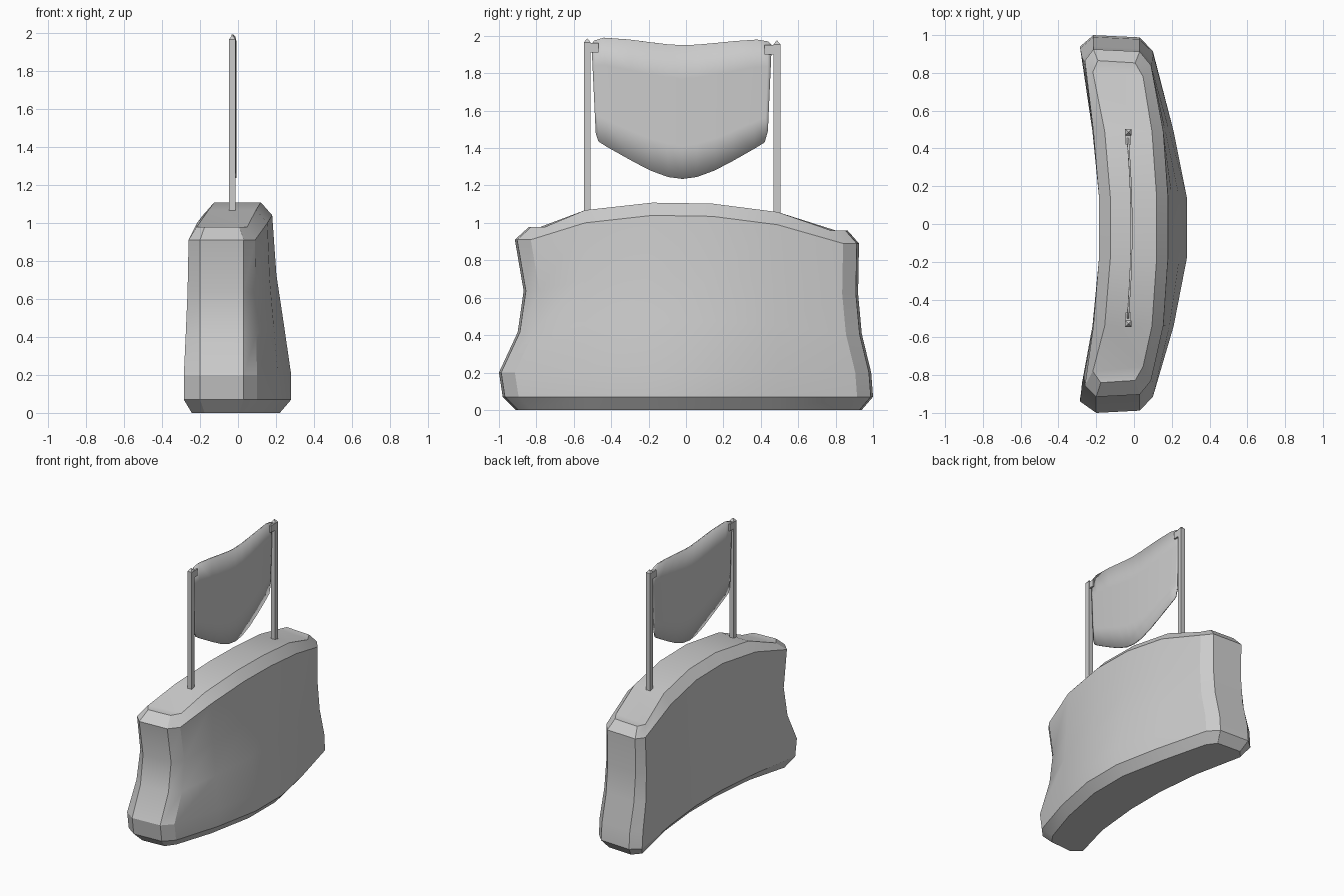
import bpy, bmesh, math

if "Cube" in bpy.data.objects:
    bpy.data.objects.remove(bpy.data.objects["Cube"])

def finish(bm, name, angle=24):
    bmesh.ops.recalc_face_normals(bm, faces=bm.faces)
    me = bpy.data.meshes.new(name)
    bm.to_mesh(me)
    bm.free()
    ob = bpy.data.objects.new(name, me)
    bpy.context.collection.objects.link(ob)
    bpy.ops.object.select_all(action='DESELECT')
    ob.select_set(True)
    bpy.context.view_layer.objects.active = ob
    bpy.ops.object.shade_smooth_by_angle(angle=math.radians(angle))
    return ob

# Curved stone barricade: stacked plan loops, chamfered at foot and crown
MID_Y = [-0.54, -0.18, 0.14, 0.49]
OUT_LOW = [0.10, 0.21, 0.28, 0.28, 0.21, 0.10]
OUT_TOP = [0.09, 0.155, 0.18, 0.18, 0.155, 0.09]
IN_LOW = [-0.285, -0.22, -0.185, -0.185, -0.22, -0.285]
IN_TOP = [-0.26, -0.215, -0.185, -0.185, -0.215, -0.26]
EDGE_Z = [0.91, 1.00, 1.04, 1.035, 0.99, 0.89]
# height fraction, low/top blend, -y end, +y end, inset, lift
LEVELS = [(0, 1, -0.91, 0.94, 0.06, 0),
          (0.07, 1, -0.98, 1.00, 0, 0),
          (0.20, 1, -1.00, 0.99, 0, 0),
          (0.47, 0.6, -0.90, 0.94, 0, 0),
          (0.72, 0.22, -0.868, 0.92, 0, 0),
          (1.0, 0, -0.915, 0.925, 0, 1),
          (1.0, 0, -0.84, 0.865, 0.06, 2)]

def plan_loop(t, k, y0, y1, inset, lift):
    zs = [e * t if lift else t * (1 + (e / 1.03 - 1) * (t > 0.3)) for e in EDGE_Z]
    if lift == 2:
        zs = [e + 0.068 for e in EDGE_Z]
    outer, inner = [], []
    ys_out = [y0 + 0.085] + MID_Y + [y1 - 0.085]
    ys_in = [y0 + 0.06] + MID_Y + [y1 - 0.06]
    for i in range(6):
        xo = k * OUT_LOW[i] + (1 - k) * OUT_TOP[i] - inset * (0.7 if i in (0, 5) else 1)
        xi = k * IN_LOW[i] + (1 - k) * IN_TOP[i] + inset * (0.7 if i in (0, 5) else 1)
        outer.append((xo, ys_out[i], zs[i]))
        inner.append((xi, ys_in[i], zs[i]))
    s = inset * 0.4
    end_p = [(0.03 - s, y1 - 0.012, zs[5]), (-0.215 + s, y1, zs[5])]
    end_m = [(-0.20 + s, y0, zs[0]), (0.03 - s, y0 + 0.012, zs[0])]
    return outer + end_p + inner[::-1] + end_m

bm = bmesh.new()
rings = [[bm.verts.new(p) for p in plan_loop(*lv)] for lv in LEVELS]
for a, b in zip(rings, rings[1:]):
    for i in range(16):
        j = (i + 1) % 16
        bm.faces.new((a[i], a[j], b[j], b[i]))
for r in (rings[0], rings[-1]):
    for i in range(5):
        bm.faces.new((r[i], r[i + 1], r[12 - i], r[13 - i]))
    bm.faces.new((r[5], r[6], r[7], r[8]))
    bm.faces.new((r[13], r[14], r[15], r[0]))
finish(bm, "barricade_body")

# Square poles with pointed tips, and the small brackets holding the banner
def box(name, x, y, z, tip=0):
    bm = bmesh.new()
    lo, hi = [[bm.verts.new((px, py, pz)) for px, py in
               ((x[0], y[0]), (x[1], y[0]), (x[1], y[1]), (x[0], y[1]))] for pz in z]
    bm.faces.new(lo)
    apex = bm.verts.new((sum(x) / 2, sum(y) / 2, z[1] + tip)) if tip else None
    if not tip:
        bm.faces.new(hi)
    for i in range(4):
        j = (i + 1) % 4
        bm.faces.new((lo[i], lo[j], hi[j], hi[i]))
        if tip:
            bm.faces.new((hi[i], hi[j], apex))
    return finish(bm, name)

for side, y, top in (("left", -0.528, 1.965), ("right", 0.486, 1.955)):
    box(side + "_pole", (-0.048, -0.012), (y - 0.018, y + 0.018), (1.04, top), 0.022)
    by = (y + 0.015, y + 0.06) if y < 0 else (y - 0.065, y - 0.015)
    box(side + "_bracket", (-0.045, -0.015), by, (top - 0.055, top - 0.003))

# Hanging banner: columns of (y, top z, bottom z), bowed slightly
COLS = [(-0.505, 1.955, 1.48), (-0.49, 1.975, 1.435), (-0.44, 1.99, 1.405),
        (-0.3, 1.98, 1.33), (-0.2, 1.967, 1.28), (-0.1, 1.955, 1.245),
        (-0.02, 1.95, 1.235), (0.06, 1.953, 1.245), (0.16, 1.962, 1.28),
        (0.26, 1.972, 1.33), (0.38, 1.98, 1.395), (0.44, 1.97, 1.43), (0.458, 1.95, 1.49)]
bm = bmesh.new()
grid = []
for y, zt, zb in COLS:
    bow = -0.033 + 0.02 * (1 - ((y + 0.024) / 0.48) ** 2)
    grid.append([bm.verts.new((bow, y * (1 - 0.045 * t), zt + (zb - zt) * t))
                 for t in (0, 0.25, 0.5, 0.75, 1)])
for a, b in zip(grid, grid[1:]):
    for i in range(4):
        bm.faces.new((a[i], b[i], b[i + 1], a[i + 1]))
banner = finish(bm, "banner", 30)
sol = banner.modifiers.new("thickness", 'SOLIDIFY')
sol.thickness = 0.01
sol.offset = 0
